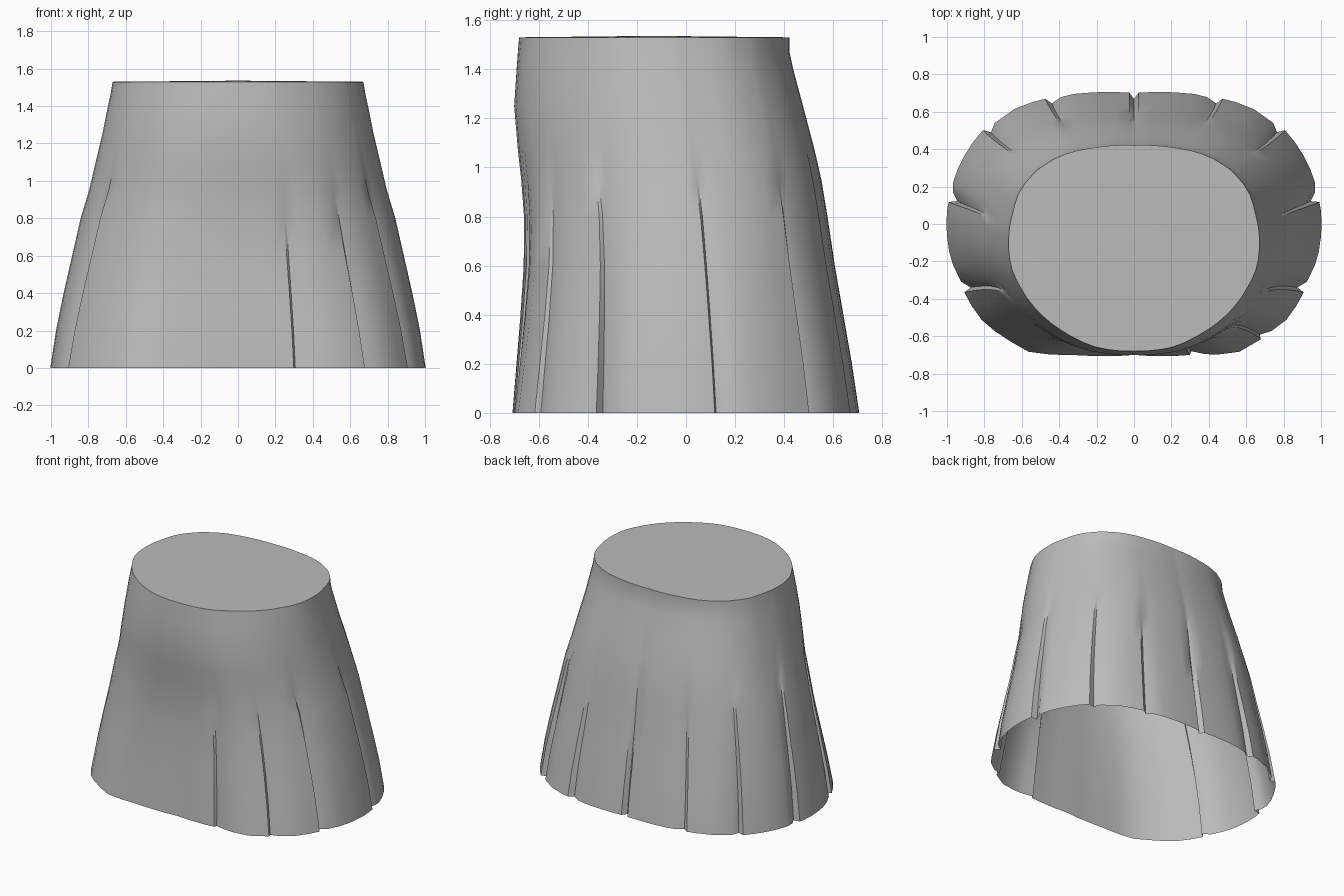
import bpy, bmesh, math

cube = bpy.data.objects.get("Cube")
if cube:
    bpy.data.objects.remove(cube, do_unlink=True)

# Half outlines (x, y) from front centre round to back centre
HEM = [(0, -.70), (.3, -.7), (.55, -.69), (.68, -.615), (.8, -.53), (.91, -.36), (.97, -.21), (1, -.05),
       (.98, .16), (.91, .36), (.8, .51), (.6, .635), (.45, .675), (.19, .705), (0, .70)]
WAIST = [(0, -.68), (.2, -.66), (.37, -.58), (.5, -.48), (.6, -.35), (.65, -.25), (.67, -.1),
         (.65, .05), (.61, .18), (.48, .32), (.35, .38), (.2, .41), (0, .42)]
# Height, half width, front y, back y
LEVELS = [(0, 1, -.70, .70), (.2, .97, -.685, .67), (.4, .93, -.67, .635), (.6, .885, -.658, .60),
          (.8, .84, -.658, .57), (.95, .795, -.67, .545), (1.08, .765, -.685, .515),
          (1.25, .725, -.70, .47), (1.4, .695, -.69, .43), (1.47, .68, -.685, .415), (1.53, .67, -.68, .415)]
TOP = LEVELS[-1][0]
PLEAT_TOP = 1.08


def polar(outline, half_width, front, back):
    """Outline scaled to a unit box, as (angle, 1 / radius)."""
    mid, half = (front + back) / 2, (back - front) / 2
    pts = [(x / half_width, (y - mid) / half) for x, y in outline]
    return [(math.degrees(math.atan2(v, u)), 1 / math.hypot(u, v)) for u, v in pts]


def radius(table, angle):
    for (a0, k0), (a1, k1) in zip(table, table[1:]):
        if angle <= a1:
            return 1 / (k0 + (k1 - k0) * (angle - a0) / (a1 - a0))
    return 1 / table[-1][1]


hem = polar(HEM, *LEVELS[0][1:])
waist = polar(WAIST, *LEVELS[-1][1:])

# Columns as (side, angle, fold depth); the two front pleats are on the left only
columns = []
for side in (1, -1):
    pleats = [-29, 10.5, 42.5, 64.5]
    if side == 1:
        pleats += [-72.5, -51.5]
    for i in range(1, 30):
        a = -90 + i * 6
        if all(not -3 < a - p < 6.5 for p in pleats) and a < 87:
            columns.append((side, a, 0))
    for p in pleats:
        depth = .03 if p < -50 else .045
        columns += [(side, p - .9, 0), (side, p, depth), (side, p + 3.5, depth * .25)]
    columns.append((side, 88.6, 0))
columns += [(1, -90, 0), (1, 90, .045)]


def turn(col):
    side, a, _ = col
    return a if side == 1 else 180 - a


columns.sort(key=turn)

# Skirt shell, open at the hem and closed at the waist
bm = bmesh.new()
rings = []
for z, half_width, front, back in LEVELS:
    t = z / TOP
    mid, half = (front + back) / 2, (back - front) / 2
    fade = max(0, 1 - z / PLEAT_TOP) ** .7
    ring = []
    for side, angle, depth in columns:
        r = radius(hem, angle) * (1 - t) + radius(waist, angle) * t - depth * fade
        a = math.radians(angle)
        ring.append(bm.verts.new((side * half_width * r * math.cos(a), mid + half * r * math.sin(a), z)))
    rings.append(ring)
n = len(columns)
for low, high in zip(rings, rings[1:]):
    for i in range(n):
        j = (i + 1) % n
        bm.faces.new((low[i], low[j], high[j], high[i]))
centre = bm.verts.new((0, -.13, TOP + .006))
for i in range(n):
    bm.faces.new((rings[-1][i], rings[-1][(i + 1) % n], centre))

mesh = bpy.data.meshes.new("skirt")
bm.to_mesh(mesh)
bm.free()
skirt = bpy.data.objects.new("skirt", mesh)
bpy.context.collection.objects.link(skirt)

# Grey cloth
cloth = bpy.data.materials.new("grey cloth")
cloth.use_nodes = True
colour = (.5, .5, .5, 1)
cloth.diffuse_color = colour
cloth.node_tree.nodes["Principled BSDF"].inputs["Base Color"].default_value = colour
mesh.materials.append(cloth)

bpy.ops.object.select_all(action='DESELECT')
skirt.select_set(True)
bpy.context.view_layer.objects.active = skirt
bpy.ops.object.shade_smooth_by_angle(angle=math.radians(35))
